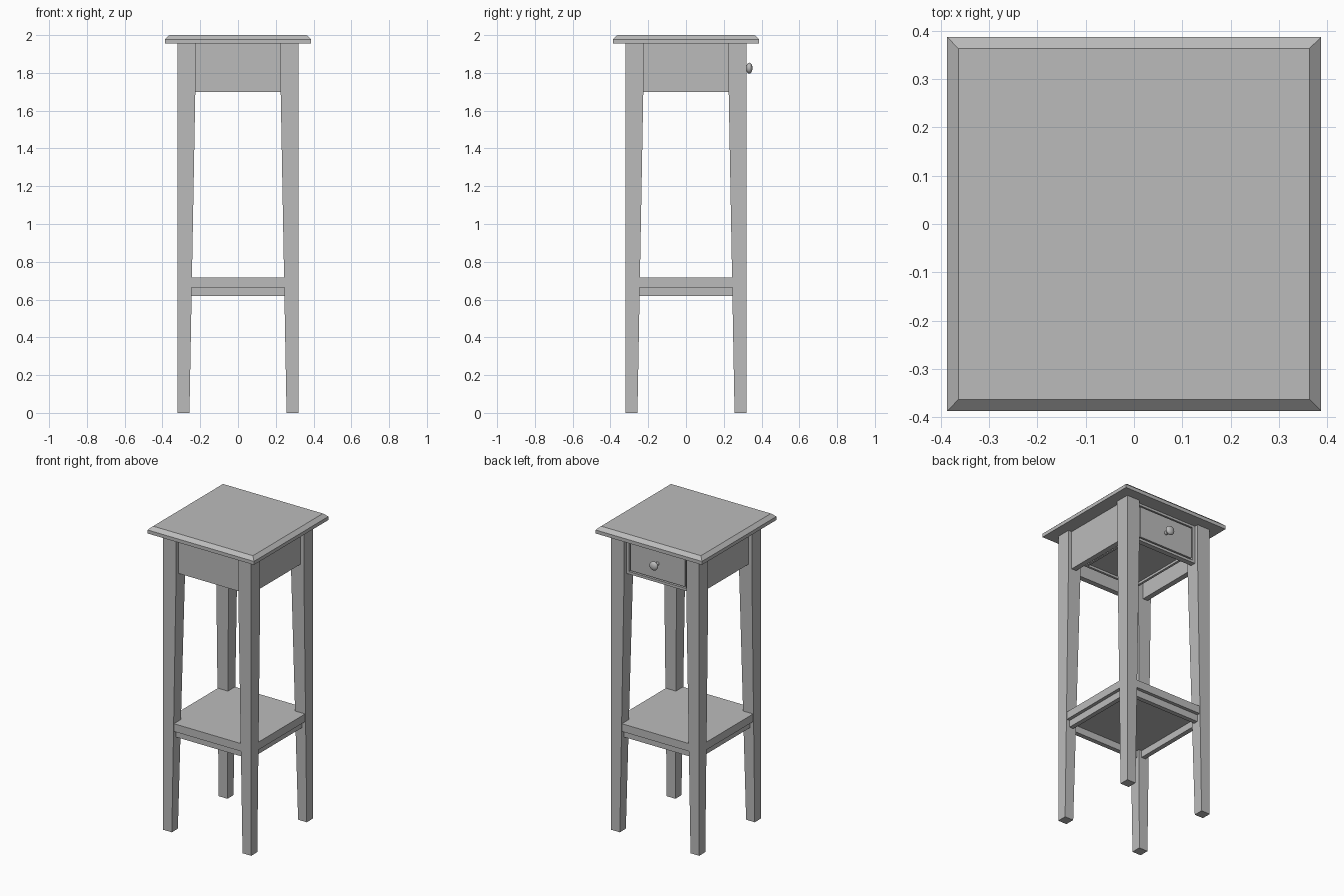
import bpy
import bmesh
import math
from mathutils import Matrix

cube = bpy.data.objects.get("Cube")
if cube:
    bpy.data.objects.remove(cube, do_unlink=True)

grey = bpy.data.materials.new("plain grey")
grey.use_nodes = True
colour = (0.5, 0.5, 0.5, 1)
grey.diffuse_color = colour
grey.node_tree.nodes["Principled BSDF"].inputs["Base Color"].default_value = colour


def finish(name, bm):
    bmesh.ops.recalc_face_normals(bm, faces=bm.faces)
    mesh = bpy.data.meshes.new(name)
    bm.to_mesh(mesh)
    bm.free()
    mesh.materials.append(grey)
    obj = bpy.data.objects.new(name, mesh)
    bpy.context.collection.objects.link(obj)
    return obj


def loft(name, sections):
    """Stack of rectangles, each (x0, x1, y0, y1, z), skinned and capped."""
    bm = bmesh.new()
    rings = []
    for x0, x1, y0, y1, z in sections:
        corners = ((x0, y0), (x1, y0), (x1, y1), (x0, y1))
        rings.append([bm.verts.new((x, y, z)) for x, y in corners])
    for low, high in zip(rings, rings[1:]):
        for i in range(4):
            j = (i + 1) % 4
            bm.faces.new((low[i], low[j], high[j], high[i]))
    bm.faces.new(rings[0])
    bm.faces.new(rings[-1])
    return finish(name, bm)


def box(name, x0, x1, y0, y1, z0, z1):
    return loft(name, [(x0, x1, y0, y1, z0), (x0, x1, y0, y1, z1)])


def square(half, z):
    return (-half, half, -half, half, z)


TOP_Z, APRON_Z, LEG = 1.955, 1.7, 0.32
APRON_OUT, APRON_IN = 0.295, 0.26

# Tabletop with a bevelled upper rim
loft("tabletop", [square(0.387, TOP_Z), square(0.387, 1.978), square(0.363, 2)])

# Legs, tapered on their two inner sides below the apron
for sx, side in ((-1, "right"), (1, "left")):
    for sy, end in ((-1, "front"), (1, "back")):
        loft(f"{end}_{side}_leg", [
            (sx * inner, sx * LEG, sy * inner, sy * LEG, z)
            for inner, z in ((0.257, 0), (0.226, APRON_Z), (0.226, TOP_Z))])

# Solid apron boards on three sides
box("front_apron", -0.25, 0.25, -APRON_OUT, -APRON_IN, APRON_Z, TOP_Z)
for s, side in ((-1, "right"), (1, "left")):
    box(f"{side}_apron", s * APRON_IN, s * APRON_OUT, -0.25, 0.25, APRON_Z, TOP_Z)

# Frame around the drawer opening
box("drawer_lower_rail", -0.25, 0.25, APRON_IN, APRON_OUT, APRON_Z, 1.717)
box("drawer_upper_rail", -0.25, 0.25, APRON_IN, APRON_OUT, 1.94, TOP_Z)
for s, side in ((-1, "right"), (1, "left")):
    box(f"{side}_drawer_stile", s * 0.207, s * 0.25, APRON_IN, APRON_OUT, APRON_Z, TOP_Z)

# Drawer
box("drawer_front", -0.198, 0.198, 0.25, APRON_OUT, 1.726, 1.932)
box("drawer_bottom", -0.198, 0.198, -0.21, 0.25, 1.765, 1.775)
box("drawer_end", -0.198, 0.198, -0.22, -0.205, 1.75, 1.92)
for s, side in ((-1, "right"), (1, "left")):
    box(f"{side}_drawer_side", s * 0.185, s * 0.2, -0.22, 0.25, 1.75, 1.92)

# Round knob on a short stem
bm = bmesh.new()
bmesh.ops.create_uvsphere(
    bm, u_segments=24, v_segments=12, radius=1,
    matrix=Matrix.Translation((0, 0.335, 1.825)) @ Matrix.Diagonal((0.029, 0.017, 0.029, 1)))
bmesh.ops.create_cone(
    bm, cap_ends=True, segments=16, radius1=0.012, radius2=0.012, depth=0.04,
    matrix=Matrix.Translation((0, 0.31, 1.825)) @ Matrix.Rotation(math.pi / 2, 4, "X"))
knob = finish("drawer_knob", bm)
bpy.ops.object.select_all(action="DESELECT")
knob.select_set(True)
bpy.context.view_layer.objects.active = knob
bpy.ops.object.shade_smooth_by_angle(angle=math.radians(40))

# Lower shelf resting on four rails
loft("shelf", [square(0.317, 0.665), square(0.317, 0.716)])
for s, side, end in ((-1, "right", "front"), (1, "left", "back")):
    box(f"{side}_shelf_rail", s * 0.265, s * 0.295, -0.27, 0.27, 0.62, 0.665)
    box(f"{end}_shelf_rail", -0.27, 0.27, s * 0.265, s * 0.295, 0.62, 0.665)
